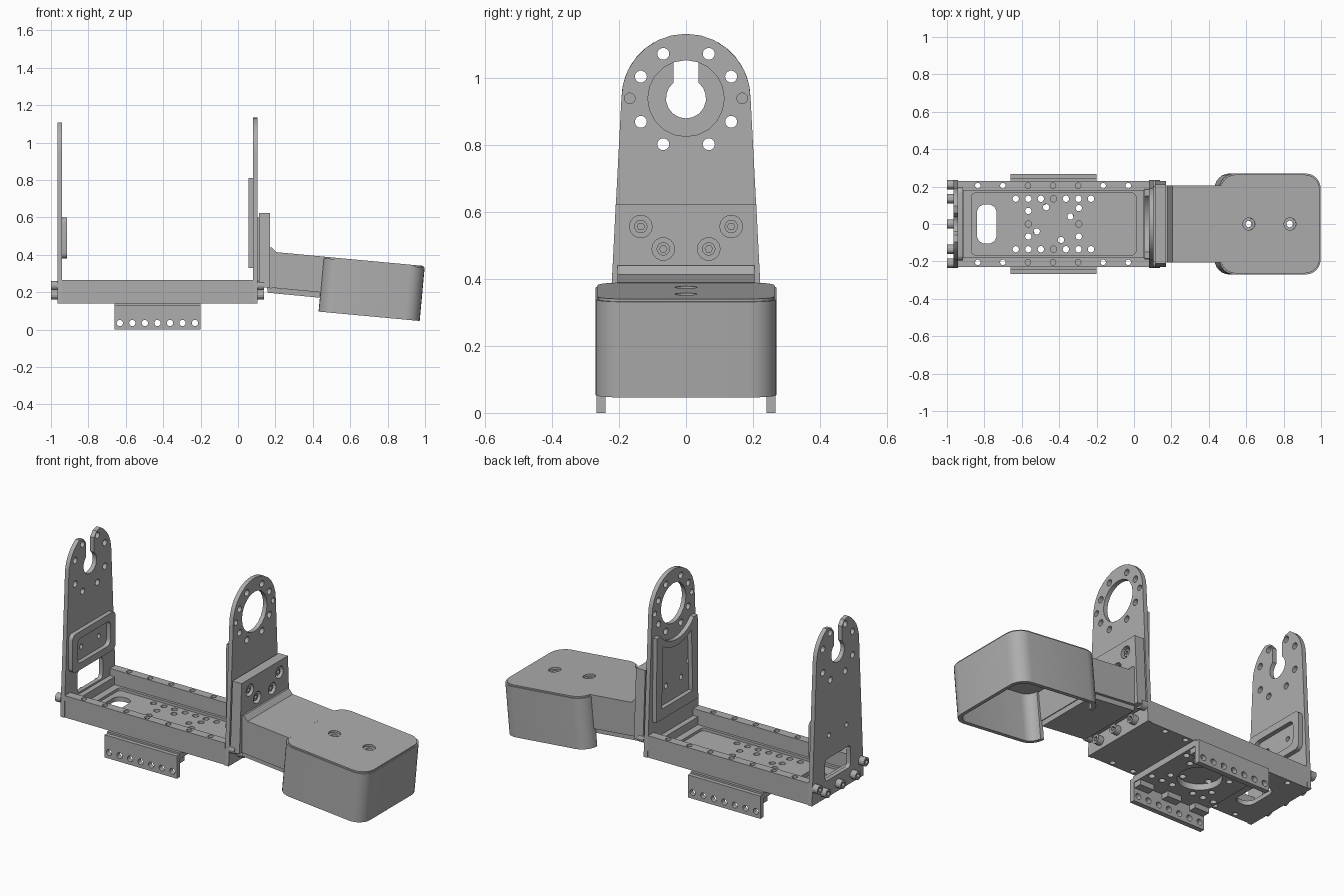
import bpy, bmesh
from math import cos, sin, pi, radians
from mathutils import Matrix

cube = bpy.data.objects.get("Cube")
if cube:
    bpy.data.objects.remove(cube)

metal = bpy.data.materials.new("grey_metal")
metal.use_nodes = True
GREY = (0.42, 0.42, 0.42, 1)
metal.diffuse_color = GREY
metal.node_tree.nodes["Principled BSDF"].inputs["Base Color"].default_value = GREY
parts = []


def arc(a, b, r, start, end, n):
    """Points on an arc, angles in degrees."""
    angles = [radians(start + (end - start) * i / n) for i in range(n + 1)]
    return [(a + r * cos(t), b + r * sin(t)) for t in angles]


def circle(a, b, r, n=14):
    return arc(a, b, r, 0, 360, n)[:-1]


def rect(a0, a1, b0, b1, r=0, n=5):
    if not r:
        return [(a0, b0), (a1, b0), (a1, b1), (a0, b1)]
    return (arc(a1 - r, b1 - r, r, 0, 90, n) + arc(a0 + r, b1 - r, r, 90, 180, n)
            + arc(a0 + r, b0 + r, r, 180, 270, n) + arc(a1 - r, b0 + r, r, 270, 360, n))


def mirrored(points):
    """Holes repeated on both sides of the centre plane."""
    return [(s * a, b) for a, b in points for s in (-1, 1)]


def plate(name, axis, lo, hi, outline, holes=(), matrix=None):
    """Extrude an outline with holes along an axis from lo to hi."""
    curve = bpy.data.curves.new(name, "CURVE")
    curve.dimensions = "2D"
    curve.fill_mode = "BOTH"
    curve.extrude = (hi - lo) / 2
    for loop in [outline, *holes]:
        spline = curve.splines.new("POLY")
        spline.points.add(len(loop) - 1)
        for p, (a, b) in zip(spline.points, loop):
            p.co = (a, b, 0, 1)
        spline.use_cyclic_u = True
    temp = bpy.data.objects.new(name + "_curve", curve)
    bpy.context.collection.objects.link(temp)
    graph = bpy.context.evaluated_depsgraph_get()
    mesh = bpy.data.meshes.new_from_object(temp.evaluated_get(graph))
    bpy.data.objects.remove(temp)
    mid = (lo + hi) / 2
    bm = bmesh.new()
    bm.from_mesh(mesh)
    for v in bm.verts:
        a, b, c = v.co.x, v.co.y, v.co.z + mid
        v.co = {"x": (c, a, b), "y": (a, c, b), "z": (a, b, c)}[axis]
    bmesh.ops.remove_doubles(bm, verts=bm.verts, dist=0.0001)
    bmesh.ops.recalc_face_normals(bm, faces=bm.faces)
    bm.to_mesh(mesh)
    bm.free()
    mesh.name = name
    mesh.materials.clear()
    mesh.materials.append(metal)
    obj = bpy.data.objects.new(name, mesh)
    bpy.context.collection.objects.link(obj)
    if matrix:
        obj.matrix_world = matrix
    parts.append(obj)
    return obj


def bolt(name, x0, x1, y, z, r=0.025):
    """Socket head bolt along x; x1 is the outer end."""
    mid = x0 + (x1 - x0) * 0.4
    plate(name + "_head", "x", min(x0, mid), max(x0, mid), circle(y, z, r))
    plate(name + "_socket", "x", min(mid, x1), max(mid, x1), circle(y, z, r),
          [circle(y, z, r * 0.55, 6)])


# Towers
HUB = 0.94
ring_holes = [circle(a, b, 0.018) for a, b in mirrored(
    [(0.068, 1.073), (0.135, 1.005), (0.135, 0.87), (0.068, 0.803)])]
bracket_spots = mirrored([(0.135, 0.557), (0.068, 0.49)])
foot = [(-0.235, 0.14), (0.235, 0.14)]
plate("left_tower", "x", 0.08, 0.105,
      foot + arc(0, HUB, 0.193, 0, 180, 14),
      ring_holes + [circle(0, HUB, 0.114, 20)]
      + [circle(a, b, 0.016) for a, b in mirrored([(0.168, HUB)])]
      + [circle(a, b, 0.015) for a, b in bracket_spots])
pad_holes = [circle(a, 0.49, 0.014) for a in (-0.08, 0.08)]
plate("right_tower", "x", -0.965, -0.94,
      foot + arc(0, HUB, 0.193, 0, 60, 6) + [(0.06, 1.1), (0.037, 1.07)]
      + arc(0, HUB, 0.06, 52, -232, 14) + [(-0.037, 1.07), (-0.06, 1.1)]
      + arc(0, HUB, 0.193, 120, 180, 6),
      ring_holes + pad_holes + [rect(-0.115, 0.115, 0.235, 0.36, 0.02)])

# Raised frames on the inner tower faces
plate("right_tower_frame", "x", -0.94, -0.915,
      rect(-0.195, 0.195, 0.38, 0.6, 0.03), [rect(-0.15, 0.15, 0.42, 0.56, 0.03)])
plate("left_tower_frame", "x", 0.055, 0.08,
      [(-0.19, 0.33), (0.19, 0.33), (0.185, 0.81), (0.15, 0.81)]
      + arc(0, HUB, 0.2, -45, -135, 10) + [(-0.15, 0.81), (-0.185, 0.81)],
      [[(-0.14, 0.39), (0.14, 0.39)] + arc(0, HUB, 0.235, -57, -123, 8)])

# Channel base
rail_x = [-0.835 + 0.134 * i for i in range(7)]
for s, side in ((-1, "front"), (1, "back")):
    lo, hi = sorted((s * 0.18, s * 0.23))
    plate(side + "_rail", "z", 0.14, 0.265, rect(-0.94, 0.08, lo, hi),
          [circle(x, s * 0.205, 0.015) for x in rail_x])
floor_spots = [(-0.632 + 0.067 * i, s * 0.135) for i in range(7) for s in (-1, 1)]
floor_spots += [(-0.565, 0), (-0.295, 0), (-0.565, -0.067), (-0.565, 0.07),
                (-0.295, -0.067), (-0.295, 0.085), (-0.47, 0.09), (-0.34, 0.04),
                (-0.52, -0.04), (-0.39, -0.085)]
plate("channel_floor", "z", 0.14, 0.165, rect(-0.94, 0.08, -0.18, 0.18),
      [circle(x, y, 0.017) for x, y in floor_spots]
      + [rect(-0.84, -0.735, -0.105, 0.105, 0.045)])
plate("floor_border", "z", 0.165, 0.18, rect(-0.94, 0.08, -0.18, 0.18),
      [rect(-0.87, 0.01, -0.165, 0.165, 0.02)])
for name, x in (("right_end_ledge", -0.94), ("left_end_ledge", 0.05)):
    plate(name, "z", 0.18, 0.225, rect(x, x + 0.03, -0.18, 0.18))

# End bolts
for i, (y, z) in enumerate(mirrored([(0.21, 0.235), (0.135, 0.185)]) + [(0, 0.185)]):
    bolt(f"right_end_bolt_{i}", -0.965, -1.0, y, z)
    bolt(f"left_end_bolt_{i}", 0.105, 0.14, y, z)

# Mounting shoe under the channel
cx = -0.43
plate("shoe_plate", "z", 0.105, 0.14, rect(-0.66, -0.2, -0.245, 0.245),
      [circle(cx, 0, 0.114, 24)]
      + [circle(x, y, 0.017) for x, y in floor_spots
         if ((x - cx) ** 2 + y * y) ** 0.5 > 0.137])
for s, side in ((-1, "front"), (1, "back")):
    lo, hi = sorted((s * 0.24, s * 0.268))
    plate(side + "_shoe_wall", "y", lo, hi, rect(-0.66, -0.2, 0, 0.13),
          [circle(-0.632 + 0.067 * i, 0.035, 0.017) for i in range(7)])
    lo, hi = sorted((s * 0.195, s * 0.24))
    for i in range(3):
        x = cx + (i - 1) * 0.18
        plate(f"{side}_shoe_boss_{i}", "z", 0.075, 0.105, rect(x - 0.045, x + 0.045, lo, hi))

# Bracket block with counterbored bolts
block = [(-0.23, 0.225), (0.23, 0.225), (0.21, 0.623), (-0.21, 0.623)]
plate("bracket_back", "x", 0.112, 0.14, block)
plate("bracket_spacer", "x", 0.105, 0.112, rect(-0.2, 0.2, 0.24, 0.6))
plate("bracket_face", "x", 0.14, 0.17, block, [circle(a, b, 0.034) for a, b in bracket_spots])
for i, (y, z) in enumerate(bracket_spots):
    bolt(f"bracket_bolt_{i}", 0.14, 0.16, y, z, 0.02)

# Sloping arm
plate("arm", "y", -0.205, 0.205,
      [(0.165, 0.225), (0.45, 0.198), (0.47, 0.389), (0.205, 0.414), (0.18, 0.44), (0.165, 0.44)])
plate("arm_bottom_plate", "y", -0.19, 0.19,
      [(0.155, 0.225), (0.445, 0.199), (0.442, 0.17), (0.16, 0.197)])

# Tilted hood, open below and towards the arm
tilt = Matrix.Translation((0.458, 0, 0.39)) @ Matrix.Rotation(radians(5.3), 4, "Y")
L, W, R, T = 0.543, 0.27, 0.08, 0.022
screws = [(0.157, 0), (0.378, 0)]
lid = plate("hood_lid", "z", -0.03, -0.008, rect(0, L, -W, W, R, 6),
            [circle(a, b, 0.033) for a, b in screws], tilt)
plate("hood_top", "z", -0.008, 0, rect(0.006, L - 0.006, -W + 0.006, W - 0.006, R, 6),
      [circle(a, b, 0.033) for a, b in screws], tilt)
for i, (a, b) in enumerate(screws):
    plate(f"hood_screw_{i}", "z", -0.03, -0.012, circle(a, b, 0.033), [circle(a, b, 0.018)], tilt)


def c_path(inset):
    """Open path round the hood, from one side of the gap to the other."""
    r = R - inset
    return (arc(R, -W + R, r, 180, 270, 6) + arc(L - R, -W + R, r, 270, 360, 6)
            + arc(L - R, W - R, r, 0, 90, 6) + arc(R, W - R, r, 90, 180, 6))


plate("hood_wall", "z", -0.295, -0.03, c_path(0) + c_path(T)[::-1], (), tilt)

# Soft curves, crisp edges
bpy.ops.object.select_all(action="DESELECT")
for obj in parts:
    obj.select_set(True)
bpy.context.view_layer.objects.active = parts[0]
bpy.ops.object.shade_smooth_by_angle(angle=radians(25))
